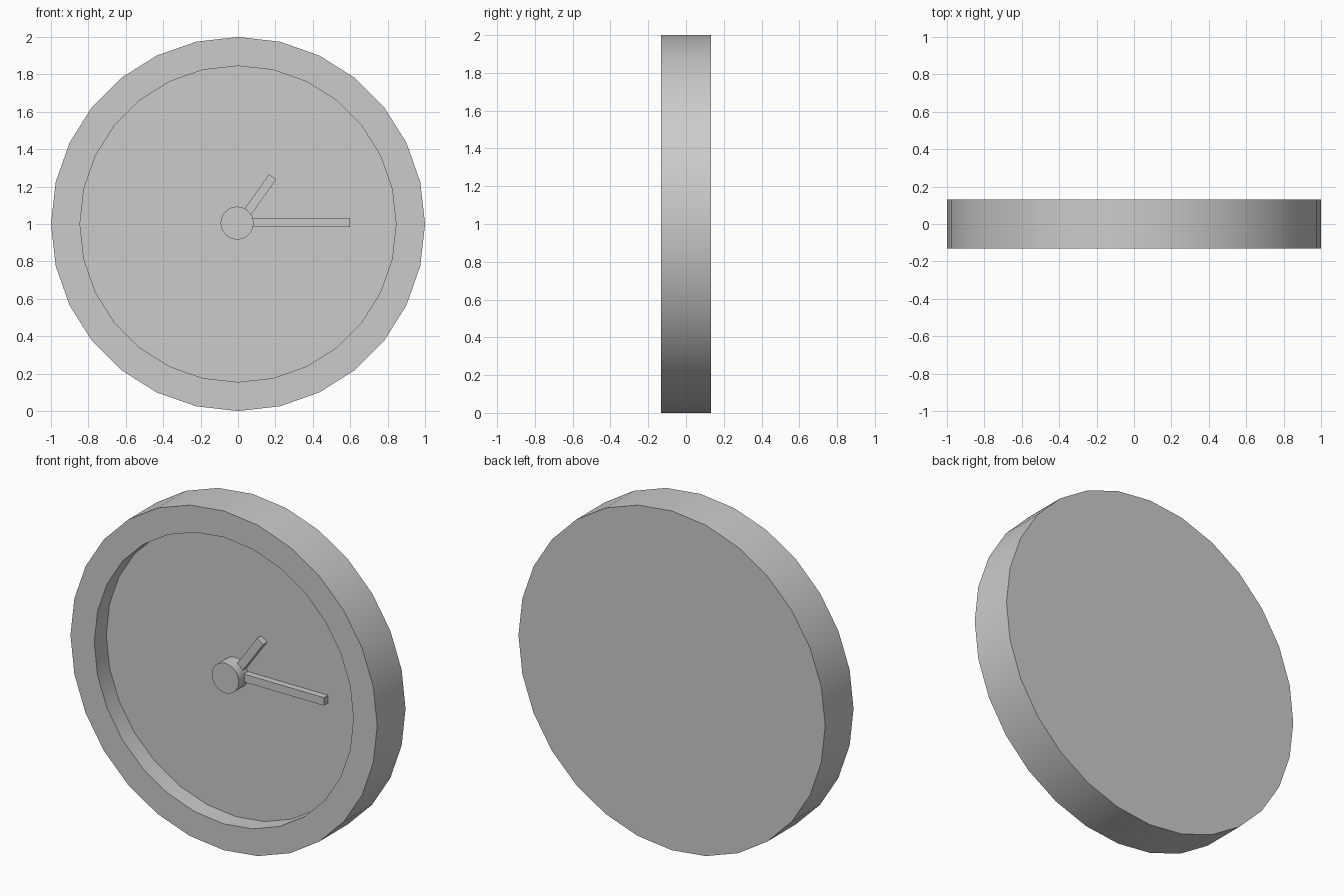
import bpy, bmesh, math
from mathutils import Matrix, Vector

cube = bpy.data.objects.get("Cube")
if cube:
    bpy.data.objects.remove(cube)

SIDES = 28
FRONT, FLOOR, BACK = -0.132, -0.02, 0.132

grey = bpy.data.materials.new("plain_grey")
grey.use_nodes = True
colour = (0.6, 0.6, 0.6, 1)
grey.diffuse_color = colour
grey.node_tree.nodes["Principled BSDF"].inputs["Base Color"].default_value = colour


def finish(name, bm):
    bmesh.ops.recalc_face_normals(bm, faces=bm.faces)
    mesh = bpy.data.meshes.new(name)
    bm.to_mesh(mesh)
    bm.free()
    mesh.materials.append(grey)
    obj = bpy.data.objects.new(name, mesh)
    bpy.context.collection.objects.link(obj)
    return obj


def smooth(obj):
    bpy.ops.object.select_all(action="DESELECT")
    obj.select_set(True)
    bpy.context.view_layer.objects.active = obj
    bpy.ops.object.shade_smooth_by_angle(angle=math.radians(30))


def disc(bm, sides, radius, front, back, x=0, z=1):
    # Cylinder lying along y, with a vertex straight up
    place = Matrix.Translation((x, (front + back) / 2, z)) @ Matrix.Rotation(math.pi / 2, 4, "X")
    bmesh.ops.create_cone(bm, cap_ends=True, segments=sides, radius1=radius,
                          radius2=radius, depth=back - front, matrix=place)


# Case: a solid disc whose front is inset and pushed in to form the dial
bm = bmesh.new()
disc(bm, SIDES, 1, FRONT, BACK)
bm.normal_update()
dial = min(bm.faces, key=lambda f: f.normal.y)
bmesh.ops.inset_region(bm, faces=[dial], thickness=0.154, use_even_offset=True)
dial = bmesh.ops.extrude_face_region(bm, geom=[dial])["geom"]
verts = [g for g in dial if isinstance(g, bmesh.types.BMVert)]
bmesh.ops.translate(bm, verts=verts, vec=(0, FLOOR - FRONT, 0))
inner = [f for f in bm.faces if len(f.verts) == SIDES and
         abs(f.calc_center_median().y - FRONT) < 0.001]
bmesh.ops.delete(bm, geom=inner, context="FACES_ONLY")
smooth(finish("clock_case", bm))

# Central hub
bm = bmesh.new()
disc(bm, 32, 0.088, -0.112, FLOOR, -0.005, 1.005)
smooth(finish("hub", bm))


# Hands: bars resting on the dial, pointing outward from the hub
def hand(name, start, end):
    start, end = Vector(start), Vector(end)
    along = end - start
    angle = math.atan2(along.y, along.x)
    mid = (start + end) / 2
    place = (Matrix.Translation((mid.x, (FLOOR - 0.058) / 2, mid.y))
             @ Matrix.Rotation(-angle, 4, "Y")
             @ Matrix.Diagonal((along.length, 0.058 + FLOOR, 0.047, 1)))
    bm = bmesh.new()
    bmesh.ops.create_cube(bm, size=1, matrix=place)
    finish(name, bm)


hand("minute_hand", (0.05, 1.008), (0.6, 1.008))
hand("hour_hand", (0.03, 1.034), (0.185, 1.252))
